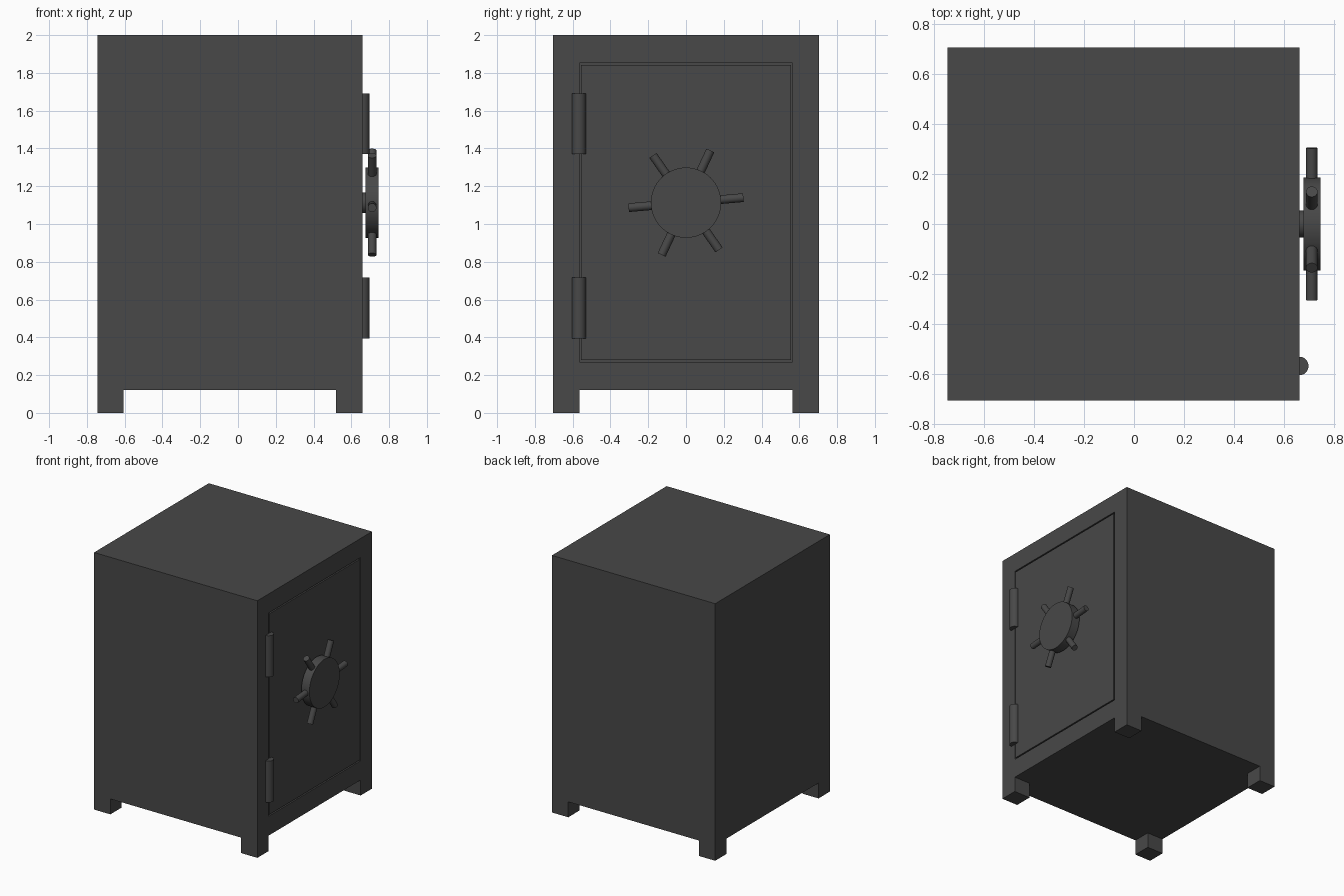
import bpy, bmesh
from math import radians, cos, sin
from mathutils import Matrix, Vector

if "Cube" in bpy.data.objects:
    bpy.data.objects.remove(bpy.data.objects["Cube"])

X0, X1, Y, FLOOR, TOP = -0.745, 0.66, 0.705, 0.12, 2.0
FOOT = 0.14
WHEEL_Z = 1.113

mat = bpy.data.materials.new("dark_steel")
mat.diffuse_color = (0.065, 0.065, 0.065, 1)
mat.use_nodes = True
mat.node_tree.nodes["Principled BSDF"].inputs["Base Color"].default_value = mat.diffuse_color


def finish(name, bm, smooth=False):
    bmesh.ops.recalc_face_normals(bm, faces=bm.faces)
    me = bpy.data.meshes.new(name)
    bm.to_mesh(me)
    bm.free()
    ob = bpy.data.objects.new(name, me)
    bpy.context.collection.objects.link(ob)
    me.materials.append(mat)
    if smooth:
        bpy.ops.object.select_all(action='DESELECT')
        bpy.context.view_layer.objects.active = ob
        ob.select_set(True)
        bpy.ops.object.shade_smooth_by_angle(angle=radians(35))
    return ob


def box(lo, hi):
    lo, hi = Vector(lo), Vector(hi)
    bm = bmesh.new()
    bmesh.ops.create_cube(bm, size=1, matrix=Matrix.Translation((lo + hi) / 2)
                          @ Matrix.Diagonal((hi - lo).to_4d()))
    return bm


def rod(name, a, b, radius, sides):
    a, b = Vector(a), Vector(b)
    d = b - a
    bm = bmesh.new()
    m = Matrix.Translation((a + b) / 2) @ d.to_track_quat('Z', 'Y').to_matrix().to_4x4()
    bmesh.ops.create_cone(bm, cap_ends=True, segments=sides, radius1=radius,
                          radius2=radius, depth=d.length, matrix=m)
    return finish(name, bm, smooth=True)


# Cabinet: recessed door opening in the +x face
bm = box((X0, -Y, FLOOR), (X1, Y, TOP))
bm.normal_update()
door_face = max(bm.faces, key=lambda f: f.normal.x)
bmesh.ops.inset_region(bm, faces=[door_face], thickness=0.14, use_even_offset=True)
for v in door_face.verts:
    v.co.z = 1.852 if v.co.z > 1 else 0.27
hole = bmesh.ops.extrude_discrete_faces(bm, faces=[door_face])['faces'][0]
for v in hole.verts:
    v.co.x -= 0.03

# Feet: slice the underside and pull the four corners down
cuts = [((X0 + FOOT, 0, 0), (1, 0, 0)), ((X1 - FOOT, 0, 0), (1, 0, 0)),
        ((0, FOOT - Y, 0), (0, 1, 0)), ((0, Y - FOOT, 0), (0, 1, 0))]
for co, no in cuts:
    under = [f for f in bm.faces if all(abs(v.co.z - FLOOR) < 1e-5 for v in f.verts)]
    geom = set(under)
    for f in under:
        geom.update(f.edges, f.verts)
    bmesh.ops.bisect_plane(bm, geom=list(geom), plane_co=co, plane_no=no)
corners = []
for f in bm.faces:
    c = f.calc_center_median()
    if (all(abs(v.co.z - FLOOR) < 1e-5 for v in f.verts) and abs(c.y) > Y - FOOT
            and not X0 + FOOT < c.x < X1 - FOOT):
        corners.append(f)
for f in bmesh.ops.extrude_discrete_faces(bm, faces=corners)['faces']:
    for v in f.verts:
        v.co.z = 0
finish("cabinet", bm)

# Door, flush with the front, leaving a thin groove
finish("door", box((X1 - 0.03, -0.555, 0.28), (X1, 0.555, 1.842)))

# Hinges
for name, z in (("lower_hinge", 0.395), ("upper_hinge", 1.37)):
    rod(name, (X1, -0.567, z), (X1, -0.567, z + 0.322), 0.037, 32)

# Handwheel: shaft, disc and six spokes
rod("wheel_shaft", (X1 - 0.01, 0, WHEEL_Z), (0.69, 0, WHEEL_Z), 0.054, 32)
rod("wheel_disc", (0.676, 0, WHEEL_Z), (0.745, 0, WHEEL_Z), 0.186, 64)
for i in range(6):
    a = radians(5 + 60 * i)
    rod(f"wheel_spoke_{i + 1}",
        (0.71, 0.16 * cos(a), WHEEL_Z + 0.16 * sin(a)),
        (0.71, 0.305 * cos(a), WHEEL_Z + 0.305 * sin(a)), 0.023, 20)
